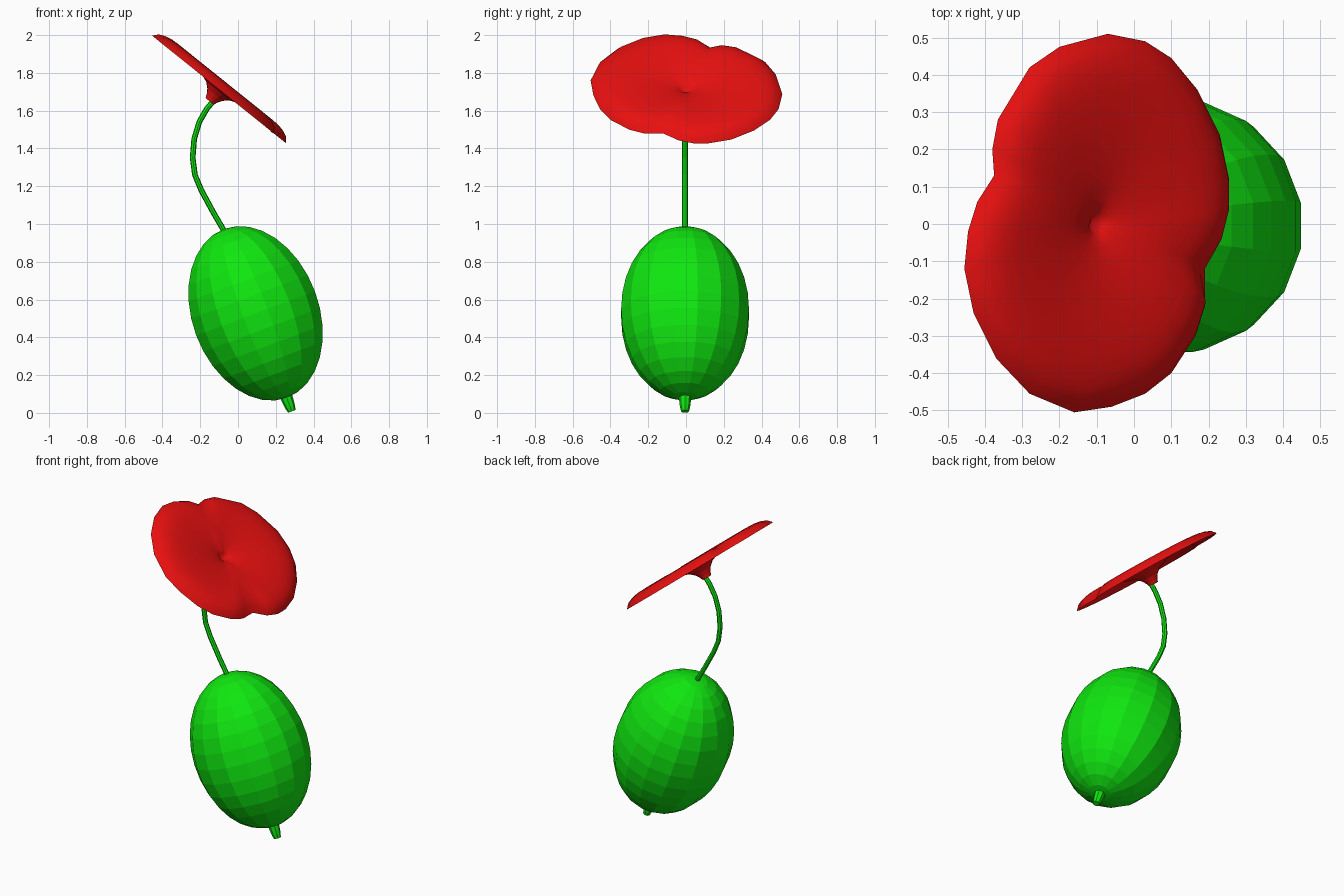
import bpy, bmesh, math
from mathutils import Vector, Matrix

cube = bpy.data.objects.get("Cube")
if cube:
    bpy.data.objects.remove(cube, do_unlink=True)


def material(name, colour):
    m = bpy.data.materials.new(name)
    m.use_nodes = True
    m.diffuse_color = colour
    m.node_tree.nodes["Principled BSDF"].inputs["Base Color"].default_value = colour
    return m


green = material("leaf green", (0.005, 0.8, 0.005, 1))
red = material("petal red", (0.8, 0.005, 0.005, 1))


def make_object(name, bm, mat, smooth=False):
    mesh = bpy.data.meshes.new(name)
    bmesh.ops.recalc_face_normals(bm, faces=bm.faces)
    for f in bm.faces:
        f.smooth = smooth
    bm.to_mesh(mesh)
    bm.free()
    mesh.materials.append(mat)
    obj = bpy.data.objects.new(name, mesh)
    bpy.context.collection.objects.link(obj)
    return obj


def bridge(bm, a, b):
    """Join two closed rings of vertices with quads."""
    for i in range(len(a)):
        j = (i + 1) % len(a)
        bm.faces.new((a[i], a[j], b[j], b[i]))


def lathe(name, profile, sides, matrix, mat, caps=True, smooth=False):
    """Spin (radius, height) pairs around the local z axis."""
    bm = bmesh.new()
    rings = []
    for r, h in profile:
        rings.append([bm.verts.new(matrix @ Vector((r * math.cos(a), r * math.sin(a), h)))
                      for a in (math.tau * i / sides for i in range(sides))])
    for a, b in zip(rings, rings[1:]):
        bridge(bm, a, b)
    if caps:
        bm.faces.new(rings[0])
        bm.faces.new(rings[-1])
    return make_object(name, bm, mat, smooth)


# Fruit: a tilted egg-shaped ellipsoid
tilt = Matrix.Rotation(math.radians(-20.5), 4, "Y")
bm = bmesh.new()
bmesh.ops.create_uvsphere(bm, u_segments=16, v_segments=16, radius=1)
bm.transform(Matrix.Translation((0.093, -0.005, 0.527)) @ tilt
             @ Matrix.Diagonal((0.342, 0.345, 0.477, 1))
             @ Matrix.Rotation(math.pi / 16, 4, "Z"))
make_object("fruit", bm, green)

# Small tapered tip under the fruit
tip_frame = Matrix.Translation((0.285, -0.005, 0.008)) @ tilt
lathe("fruit_tip", [(0.021, 0), (0.027, 0.025), (0.031, 0.06), (0.034, 0.11)],
      8, tip_frame, green)

# Curved stem
path = [(-0.06, 0.94), (-0.13, 1.06), (-0.195, 1.18), (-0.228, 1.26), (-0.24, 1.35),
        (-0.232, 1.45), (-0.205, 1.54), (-0.165, 1.61), (-0.115, 1.67)]
bm = bmesh.new()
rings = []
for i, (x, z) in enumerate(path):
    before, after = path[max(i - 1, 0)], path[min(i + 1, len(path) - 1)]
    side = Vector((after[1] - before[1], 0, before[0] - after[0])).normalized()
    rings.append([bm.verts.new(Vector((x, -0.005, z))
                               + 0.015 * (side * math.cos(a) + Vector((0, math.sin(a), 0))))
                  for a in (math.tau * k / 8 for k in range(8))])
for a, b in zip(rings, rings[1:]):
    bridge(bm, a, b)
bm.faces.new(rings[0])
bm.faces.new(rings[-1])
make_object("stem", bm, green)

# Flower frame: local x runs down the slope, local z is the flower's facing
slope = math.atan2(0.57, 0.71)
flower_frame = Matrix.Translation((-0.1, 0, 1.712)) @ Matrix.Rotation(slope, 4, "Y")

# Petal rim, two lobes separated by notches, seen from straight above
rim = [(-.07, .51), (.03, .49), (.10, .445), (.17, .36), (.23, .24), (.255, .12),
       (.255, .04), (.235, -.04), (.19, -.12), (.19, -.22), (.165, -.30), (.10, -.40),
       (.03, -.455), (-.06, -.49), (-.16, -.505), (-.28, -.455), (-.37, -.36),
       (-.43, -.24), (-.455, -.12), (-.445, -.02), (-.42, .06), (-.375, .13),
       (-.38, .20), (-.365, .28), (-.28, .42), (-.20, .475)]
notch_depth = {8: 0.03, 21: 0.012}
# Share of the rim radius, height above the rim plane
section = [(0.06, 0.0), (0.13, 0.015), (0.25, 0.028), (0.4, 0.04), (0.55, 0.048),
           (0.7, 0.052), (0.8, 0.05), (0.88, 0.042), (0.95, 0.027), (1.0, 0.0)]
bm = bmesh.new()
rings = []
for t, h in section:
    ring = []
    for i, (x, y) in enumerate(rim):
        groove = notch_depth.get(i, 0) * max(0, t - 0.45) * 2 * (t < 1)
        local = Vector(((x + 0.1) / math.cos(slope) * t, y * t, h - groove))
        ring.append(bm.verts.new(flower_frame @ local))
    rings.append(ring)
for a, b in zip(rings, rings[1:]):
    bridge(bm, a, b)
centre = bm.verts.new(flower_frame @ Vector((0, 0, -0.025)))
for i in range(len(rim)):
    bm.faces.new((rings[0][i], rings[0][(i + 1) % len(rim)], centre))
make_object("petals", bm, red, smooth=True)

# Flared neck joining the petals to the stem
lathe("flower_neck", [(0.028, -0.08), (0.036, -0.06), (0.052, -0.035), (0.08, -0.01),
                      (0.12, 0.004), (0.17, 0.024)],
      16, flower_frame, red, caps=False)
lathe("neck_base", [(0.028, -0.08), (0.026, -0.077)], 16, flower_frame, red)
